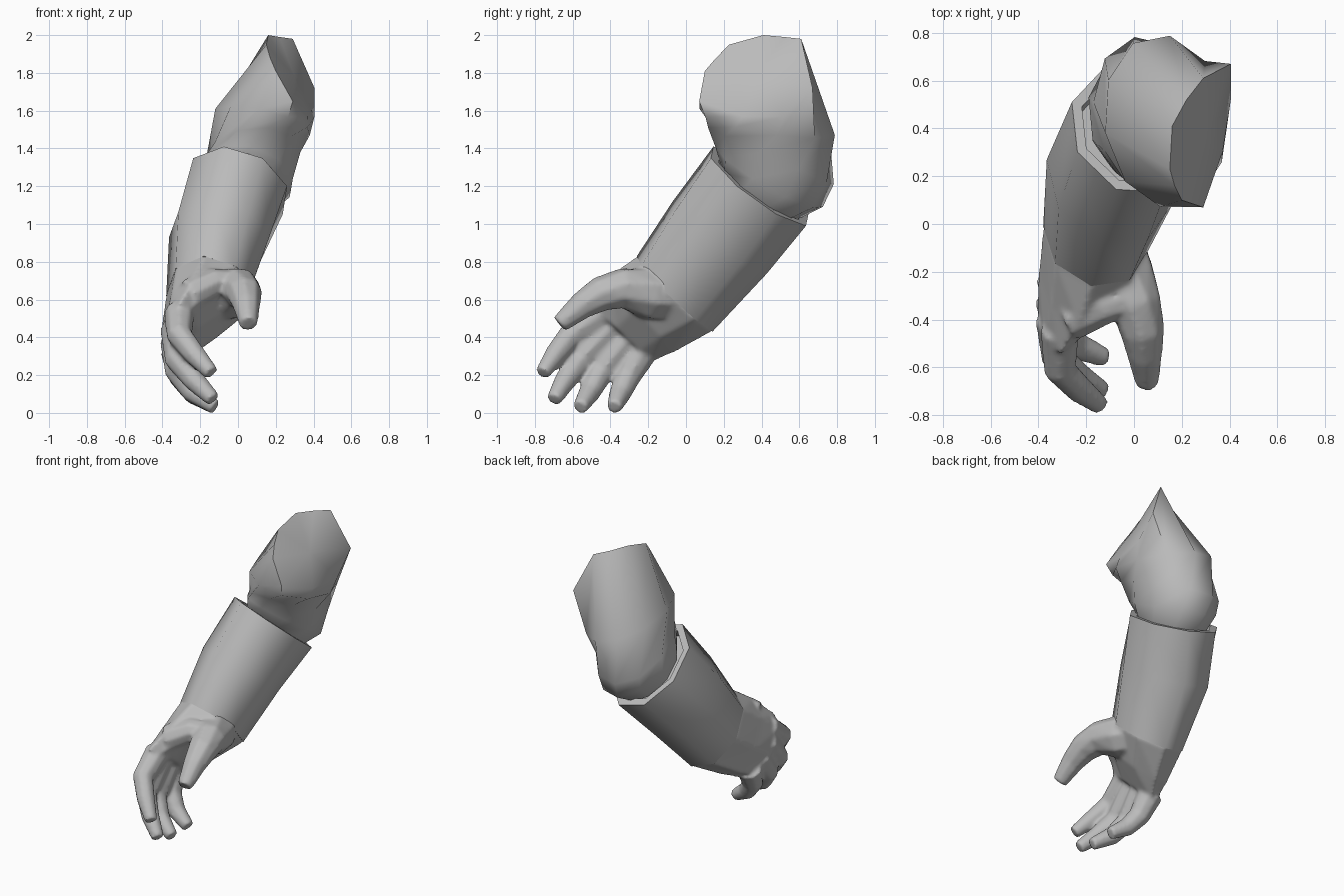
import bpy, bmesh, math
from mathutils import Vector

cube = bpy.data.objects.get("Cube")
if cube:
    bpy.data.objects.remove(cube, do_unlink=True)

grey = bpy.data.materials.new("plain_grey")
grey.use_nodes = True
GREY = (0.5, 0.5, 0.5, 1)
grey.diffuse_color = GREY
grey.node_tree.nodes["Principled BSDF"].inputs["Base Color"].default_value = GREY


def ellipse(c, u, v, sides):
    """Points of an ellipse given by centre and two half-axes."""
    c, u, v = Vector(c), Vector(u), Vector(v)
    angles = [2 * math.pi * i / sides for i in range(sides)]
    return [c + u * math.cos(a) + v * math.sin(a) for a in angles]


def skin(bm, rings, cap_end=True):
    """Join rings of points into a tube and return the last loop."""
    loops = [[bm.verts.new(p) for p in ring] for ring in rings]
    for a, b in zip(loops, loops[1:]):
        for i in range(len(a)):
            j = (i + 1) % len(a)
            bm.faces.new((a[i], a[j], b[j], b[i]))
    bm.faces.new(loops[0][::-1])
    if cap_end:
        bm.faces.new(loops[-1])
    return loops[-1]


def digit(bm, path, radii, sides=8):
    """Tapered finger that follows a short path."""
    pts = [Vector(p) for p in path]
    rings = []
    for i, (p, r) in enumerate(zip(pts, radii)):
        d = (pts[min(i + 1, len(pts) - 1)] - pts[max(i - 1, 0)]).normalized()
        u = d.cross(Vector((0, 0.66, -0.75))).normalized()
        rings.append(ellipse(p, u * r, d.cross(u) * r, sides))
    skin(bm, rings)


def make_object(name, bm, angle):
    bmesh.ops.recalc_face_normals(bm, faces=bm.faces)
    mesh = bpy.data.meshes.new(name)
    bm.to_mesh(mesh)
    bm.free()
    mesh.materials.append(grey)
    ob = bpy.data.objects.new(name, mesh)
    bpy.context.collection.objects.link(ob)
    bpy.ops.object.select_all(action="DESELECT")
    ob.select_set(True)
    bpy.context.view_layer.objects.active = ob
    bpy.ops.object.shade_smooth_by_angle(angle=math.radians(angle))
    return ob


# Upper arm: bent elbow, cut off at the shoulder by a slanted angular rim
ARM = [
    ((0.01, 0.38, 1.17), (0.19, -0.09, 0.00), (0.05, 0.18, -0.16)),
    ((0.05, 0.44, 1.25), (0.24, -0.09, -0.01), (0.05, 0.27, -0.17)),
    ((0.08, 0.45, 1.36), (0.25, -0.06, 0.02), (0.00, 0.33, -0.15)),
    ((0.13, 0.43, 1.54), (0.25, 0.05, -0.07), (-0.06, 0.36, -0.05)),
]
RIM = [(0.405, 0.52, 1.57), (0.405, 0.67, 1.72), (0.29, 0.61, 1.98), (0.22, 0.52, 1.99),
       (0.16, 0.41, 2.00), (0.15, 0.23, 1.95), (0.17, 0.16, 1.88), (0.20, 0.10, 1.81),
       (0.29, 0.07, 1.65), (0.37, 0.30, 1.57)]
bm = bmesh.new()
rim = skin(bm, [ellipse(*r, len(RIM)) for r in ARM] + [RIM], cap_end=False)
middle = bm.verts.new((0.30, 0.37, 1.78))
for i, vert in enumerate(rim):
    bm.faces.new((vert, rim[(i + 1) % len(rim)], middle))
make_object("upper_arm", bm, 55)

# Forearm sleeve with a flat cuff lip
cuff_c, cuff_u, cuff_v = Vector((0, 0.39, 1.2)), Vector((0.26, -0.12, 0)), Vector((0.075, 0.245, -0.21))
inward = Vector((-0.02, -0.035, -0.04))
bm = bmesh.new()
skin(bm, [ellipse(*r, 8) for r in (
    (cuff_c + inward, cuff_u * 0.82, cuff_v * 0.82),
    (cuff_c, cuff_u * 0.84, cuff_v * 0.84),
    (cuff_c, cuff_u, cuff_v),
    ((-0.10, 0.18, 0.93), (0.265, -0.09, 0.00), (0.04, 0.25, -0.19)),
    ((-0.16, -0.06, 0.63), (0.22, -0.05, 0.01), (0.02, 0.20, -0.20)),
)])
make_object("forearm_sleeve", bm, 62)

# Hand: palm, thumb web, four curled fingers and thumb fused into one skin
bm = bmesh.new()
skin(bm, [ellipse(*r, 8) for r in (
    ((-0.14, 0.02, 0.73), (0.20, -0.05, 0.01), (0.02, 0.19, -0.17)),
    ((-0.16, -0.06, 0.63), (0.22, -0.05, 0.01), (0.02, 0.20, -0.20)),
    ((-0.23, -0.24, 0.52), (0.17, -0.03, 0.03), (0.00, 0.18, -0.20)),
    ((-0.31, -0.37, 0.42), (0.095, 0.00, 0.03), (0.00, 0.18, -0.16)),
)])
FINGERS = {
    "index": ((-0.31, -0.44, 0.53), (-0.31, -0.61, 0.41), (-0.23, -0.69, 0.31), (-0.14, -0.76, 0.21)),
    "middle": ((-0.33, -0.40, 0.45), (-0.32, -0.56, 0.28), (-0.23, -0.64, 0.17), (-0.13, -0.70, 0.07)),
    "ring": ((-0.33, -0.32, 0.38), (-0.32, -0.45, 0.22), (-0.24, -0.51, 0.11), (-0.12, -0.56, 0.03)),
    "little": ((-0.33, -0.23, 0.33), (-0.30, -0.31, 0.19), (-0.23, -0.35, 0.10), (-0.12, -0.38, 0.03)),
}
for path in FINGERS.values():
    digit(bm, path, (0.085, 0.070, 0.060, 0.042))
digit(bm, ((-0.13, -0.04, 0.62), (-0.05, -0.20, 0.63), (0.01, -0.34, 0.66),
           (0.035, -0.45, 0.63), (0.045, -0.55, 0.57), (0.055, -0.67, 0.47)),
      (0.14, 0.14, 0.11, 0.095, 0.075, 0.05))
digit(bm, ((0.0, -0.30, 0.68), (-0.12, -0.34, 0.69), (-0.26, -0.40, 0.62)), (0.08, 0.08, 0.09))
hand = make_object("hand", bm, 180)
fuse = hand.modifiers.new("fuse", "REMESH")
fuse.mode = "VOXEL"
fuse.voxel_size = 0.012
fuse.use_smooth_shade = True
soften = hand.modifiers.new("soften", "SMOOTH")
soften.factor = 0.5
soften.iterations = 8
